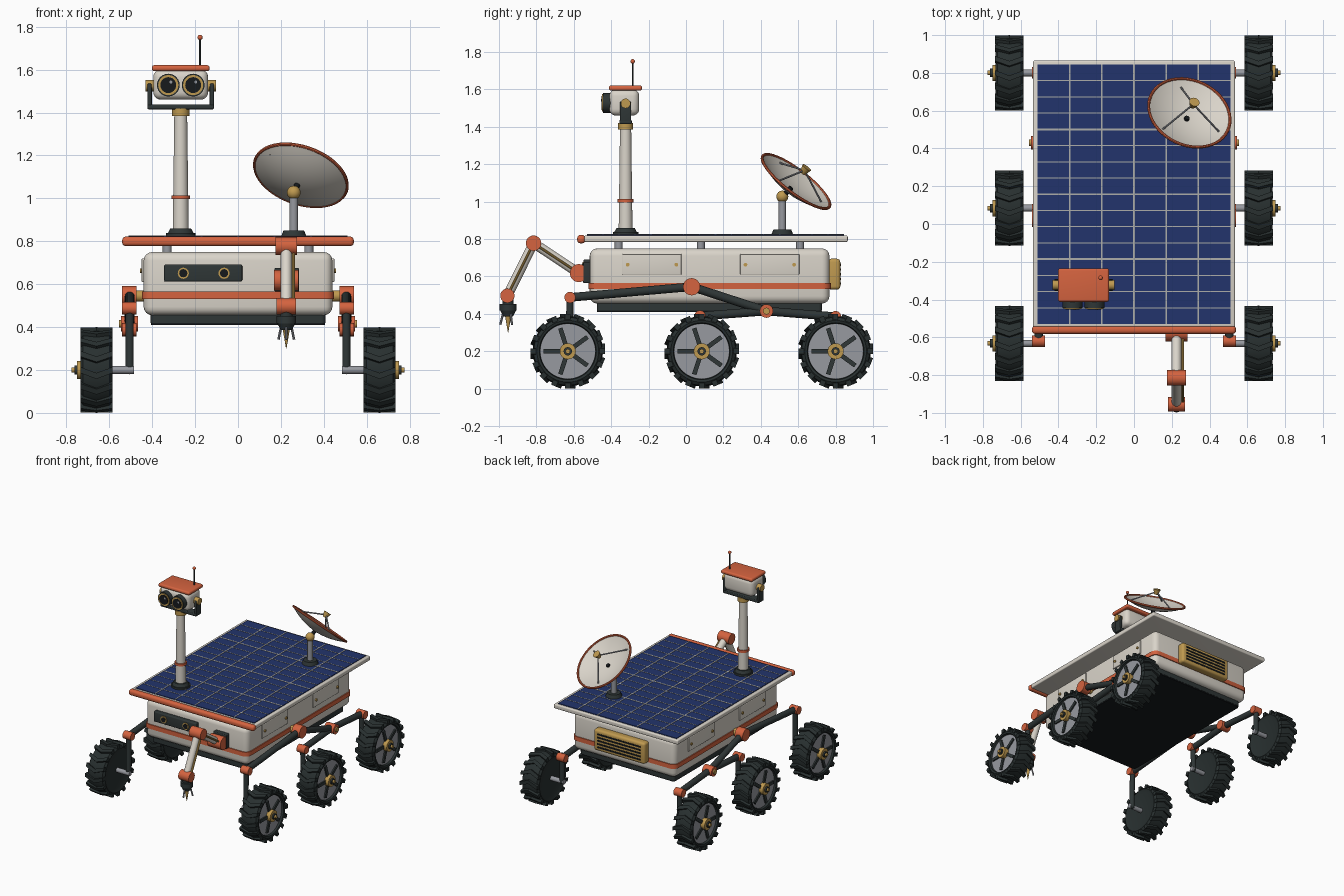
import bpy, bmesh
from math import cos, sin, pi, radians
from mathutils import Vector, Matrix

cube = bpy.data.objects.get("Cube")
if cube:
    bpy.data.objects.remove(cube, do_unlink=True)


def material(name, *rgb):
    m = bpy.data.materials.new(name)
    m.use_nodes = True
    m.diffuse_color = (*rgb, 1)
    m.node_tree.nodes["Principled BSDF"].inputs["Base Color"].default_value = (*rgb, 1)
    return m


WHITE = material("warm white", .70, .66, .59)
ORANGE = material("orange", .66, .125, .05)
DARK = material("charcoal", .028, .037, .037)
RUBBER = material("rubber", .021, .029, .029)
BLACK = material("black", .008, .01, .012)
GREY = material("metal grey", .31, .32, .35)
GOLD = material("gold", .52, .32, .08)
BLUE = material("solar blue", .016, .034, .15)
LINE = material("cell line grey", .42, .42, .40)


def finish(name, bm, mat):
    """Turn a bmesh into an object, smooth except at sharp edges."""
    bmesh.ops.remove_doubles(bm, verts=bm.verts, dist=1e-5)
    bmesh.ops.recalc_face_normals(bm, faces=bm.faces)
    for f in bm.faces:
        f.smooth = True
    for e in bm.edges:
        e.smooth = len(e.link_faces) == 2 and e.calc_face_angle() < radians(35)
    mesh = bpy.data.meshes.new(name)
    bm.to_mesh(mesh)
    bm.free()
    mesh.materials.append(mat)
    ob = bpy.data.objects.new(name, mesh)
    bpy.context.collection.objects.link(ob)
    return ob


def box(name, xs, ys, zs, mat, bevel=0, upright_only=False):
    bm = bmesh.new()
    bmesh.ops.create_cube(bm, size=1)
    spans = [sorted(s) for s in (xs, ys, zs)]
    for v in bm.verts:
        v.co = [(a + b) / 2 + c * (b - a) for (a, b), c in zip(spans, v.co)]
    if bevel:
        edges = [e for e in bm.edges if not upright_only
                 or abs(e.verts[0].co.z - e.verts[1].co.z) > 1e-4]
        bmesh.ops.bevel(bm, geom=edges, offset=bevel, segments=4, profile=.5, affect='EDGES')
    return finish(name, bm, mat)


def lathe(name, profile, origin, axis, mat, sides=32):
    """Spin (radius, height) points about an axis through the origin."""
    turn = Vector(axis).to_track_quat('Z', 'Y')
    bm = bmesh.new()
    rings = []
    for r, h in profile:
        ring = [turn @ Vector((r * cos(2 * pi * i / sides), r * sin(2 * pi * i / sides), h))
                + Vector(origin) for i in range(sides)]
        rings.append([bm.verts.new(p) for p in ring])
    for a, b in zip(rings, rings[1:]):
        for i in range(sides):
            j = (i + 1) % sides
            bm.faces.new((a[i], a[j], b[j], b[i]))
    return finish(name, bm, mat)


def rod(name, start, end, r, mat, r_end=None, sides=24):
    axis = Vector(end) - Vector(start)
    tip = r if r_end is None else r_end
    h = axis.length
    return lathe(name, [(0, 0), (r, 0), (tip, h), (0, h)], start, axis, mat, sides)


def ball(name, centre, r, mat):
    arc = [(r * sin(pi * i / 12), -r * cos(pi * i / 12)) for i in range(13)]
    return lathe(name, arc, centre, (0, 0, 1), mat, 24)


# Body
box("body", (-.44, .44), (-.515, .767), (.455, .75), WHITE, .04)
box("body_band", (-.447, .447), (-.522, .774), (.532, .566), ORANGE, .045, True)
box("belly_pan", (-.405, .405), (-.475, .725), (.41, .47), BLACK, .02, True)
box("belly_skirt", (-.407, .407), (-.477, .727), (.418, .46), DARK, .02, True)
for s in (1, -1):
    for y in (-.36, .08, .61):
        rod("deck_strut", (s * .33, y, .74), (s * .33, y, .79), .021, GREY)
    for y in (-.34, .29):
        box("side_hatch", (s * .43, s * .449), (y, y + .316), (.61, .72), WHITE, .004)
        for dy in (.028, .288):
            rod("hatch_bolt", (s * .445, y + dy, .663), (s * .457, y + dy, .663), .01, GOLD)

# Rear radiator with dark slots
box("radiator", (-.22, .22), (.76, .825), (.53, .695), GOLD, .018)
for i in range(5):
    z = .562 + i * .025
    box("radiator_slot", (-.185, .185), (.82, .828), (z - .006, z + .006), BLACK)

# Front sensor panel
box("sensor_panel", (-.345, .02), (-.548, -.51), (.612, .692), DARK, .008)
for x in (-.255, -.065):
    rod("sensor_ring", (x, -.54, .651), (x, -.553, .651), .026, GOLD)
    rod("sensor_eye", (x, -.55, .651), (x, -.556, .651), .019, BLACK)

# Solar deck
box("deck_frame", (-.535, .535), (-.545, .865), (.785, .819), WHITE, .008)
box("solar_panel", (-.51, .51), (-.53, .845), (.81, .824), BLUE)
box("front_bumper", (-.54, .54), (-.582, -.538), (.777, .822), ORANGE, .018)
for i in range(1, 6):
    x = -.51 + i * .17
    box("column_line", (x - .004, x + .004), (-.53, .845), (.82, .8262), LINE)
for i in range(1, 16):
    y = -.53 + i * 1.375 / 16
    w = .0025 if i % 4 else .005
    box("row_line", (-.51, .51), (y - w, y + w), (.82, .826), LINE)

# Mast
mx, my = -.267, -.323


def on_mast(name, z0, z1, r, mat, r_end=None):
    rod(name, (mx, my, z0), (mx, my, z1), r, mat, r_end, 32)


on_mast("mast_foot", .82, .838, .068, DARK)
on_mast("mast_base", .838, .86, .06, DARK, .048)
on_mast("mast", .85, 1.39, .037, WHITE, .03)
on_mast("mast_ring", .996, 1.014, .043, ORANGE)
on_mast("mast_collar", 1.385, 1.42, .04, GOLD)

# Camera head
box("fork_bar", (mx - .155, mx + .155), (my - .033, my + .033), (1.415, 1.437), DARK, .006)
for s in (1, -1):
    box("fork_arm", (mx + s * .135, mx + s * .155), (my - .03, my + .03), (1.42, 1.535), DARK, .006)
    rod("fork_pivot", (mx + s * .12, my, 1.525), (mx + s * .165, my, 1.525), .026, GOLD)
    ex = mx + s * .058
    for part, y0, y1, r, mat in (("barrel", -.39, -.445, .053, DARK), ("ring", -.44, -.45, .047, GOLD),
                                 ("glass", -.44, -.453, .037, BLACK)):
        rod("camera_" + part, (ex, y0, 1.528), (ex, y1, 1.528), r, mat)
    rod("camera_glint", (ex + .012, -.45, 1.542), (ex + .012, -.454, 1.542), .007, GREY)
box("camera_head", (mx - .128, mx + .128), (-.41, -.25), (1.46, 1.6), WHITE, .035)
box("head_visor", (mx - .135, mx + .135), (-.412, -.235), (1.593, 1.621), ORANGE, .012)
rod("antenna", (-.177, -.285, 1.61), (-.177, -.285, 1.75), .005, DARK, sides=10)
ball("antenna_tip", (-.177, -.285, 1.75), .012, ORANGE)

# Dish antenna
rod("dish_foot", (.26, .515, .82), (.26, .515, .85), .06, DARK, .048)
rod("dish_pole", (.26, .515, .84), (.26, .515, 1.02), .02, GREY)
knuckle = Vector((.26, .515, 1.027))
ball("dish_knuckle", knuckle, .032, GOLD)
aim = Vector((.27, .588, .762)).normalized()
hub = Vector((.294, .59, 1.11))
R, depth = .224, .058
bowl = [(R * i / 10, depth * (i * i / 100 - 1)) for i in range(11)]
back = [(r, h - .007) for r, h in reversed(bowl)]
lathe("dish_bowl", bowl + back, hub, aim, WHITE, 48)
rim = [(R + .008 * cos(pi * i / 4), .008 * sin(pi * i / 4) - .003) for i in range(9)]
lathe("dish_rim", rim, hub, aim, ORANGE, 48)
rod("dish_stem", knuckle, hub - aim * (depth - .012), .014, BLACK)
rod("dish_feed", hub + aim * .055, hub + aim * .095, .014, GOLD, .028)
for x, y in ((-.04, .143), (.16, -.09), (-.14, -.08)):
    foot = Vector((x, y, -(aim.x * x + aim.y * y) / aim.z)) - aim * .018
    rod("feed_strut", hub + foot, hub + aim * .075, .005, GREY, sides=10)

# Robot arm
ax = .225
shoulder, elbow, wrist = (Vector((ax, y, z)) for y, z in ((-.573, .618), (-.815, .778), (-.955, .497)))
box("arm_mount", (.17, .285), (-.55, -.51), (.565, .675), DARK, .006)
for name, p, r, half in (("shoulder", shoulder, .048, .057), ("elbow", elbow, .041, .05),
                         ("wrist", wrist, .038, .045)):
    side = Vector((half, 0, 0))
    rod(name + "_joint", p - side, p + side, r, ORANGE, sides=32)
for name, a, b in (("upper", shoulder, elbow), ("lower", elbow, wrist)):
    rod(name + "_arm", a, b, .026, WHITE)
    side = Vector((.034, 0, 0))
    rod(name + "_arm_cable", a + side, b + side, .007, GOLD, sides=10)
tool = wrist + Vector((0, .004, 0))


def below(d, x=0, y=0):
    return tool + Vector((x, y, -d))


rod("tool_neck", below(.02), below(.055), .03, DARK)
rod("tool_body", below(.045), below(.08), .045, DARK)
rod("tool_taper", below(.08), below(.11), .042, DARK, .026)
rod("tool_drill", below(.1), below(.197), .018, GOLD, .001)
for i in range(3):
    c, s = cos(pi / 6 + i * 2 * pi / 3), sin(pi / 6 + i * 2 * pi / 3)
    rod("tool_finger", below(.09, .026 * c, .026 * s), below(.155, .042 * c, .042 * s), .006, GREY, sides=8)


# Wheels
def wheel(s, y):
    def at(x, dy=0, dz=0):
        return Vector((s * x, y + dy, .2 + dz))

    tire = [(0, -.062), (.14, -.065), (.165, -.074), (.182, -.062), (.188, 0),
            (.182, .062), (.165, .074), (.152, .07), (.148, .05), (0, .05)]
    lathe("tire", tire, at(.66), (s, 0, 0), RUBBER, 48)
    # Chevron treads
    bm = bmesh.new()
    for k in range(16):
        spin = Matrix.Rotation(k * pi / 8, 3, 'X')
        rows = []
        for x, lean in ((-.075, 0), (0, -.028), (.075, 0)):
            rows.append([bm.verts.new(at(.66) + spin @ Vector((x, lean + w, r)))
                         for w, r in ((-.014, .17), (.014, .17), (.014, .199), (-.014, .199))])
        for a, b in zip(rows, rows[1:]):
            for i in range(4):
                j = (i + 1) % 4
                bm.faces.new((a[i], a[j], b[j], b[i]))
        bm.faces.new(rows[0])
        bm.faces.new(rows[2])
    finish("tire_treads", bm, RUBBER)
    rod("wheel_disc", at(.70), at(.716), .147, GREY, sides=48)
    # Spokes
    for k in range(5):
        a = pi + k * 2 * pi / 5
        spoke = box("wheel_spoke", (-.008, .008), (.04, .13), (-.012, .012), DARK)
        spoke.matrix_world = Matrix.Translation(at(.718)) @ Matrix.Rotation(a, 4, 'X')
    rod("wheel_hub", at(.71), at(.75), .043, GOLD)
    rod("hub_cap", at(.74), at(.762), .022, DARK)
    rod("hub_pin", at(.75), at(.775), .012, GOLD)
    rod("axle", at(.485), at(.61), .018, GREY)


# Rocker and bogie suspension
def suspension(s):
    def p(y, z, x=.505):
        return Vector((s * x, y, z))

    def joint(name, y, z, r, x0=.472, x1=.54, mat=ORANGE):
        rod(name, p(y, z, x0), p(y, z, x1), r, mat)

    front, pivot, bogie = (-.62, .488), (.03, .545), (.43, .415)
    middle, rear = (.075, .388), (.80, .385)
    for name, a, b in (("front_rocker", front, pivot), ("rear_rocker", pivot, bogie),
                       ("front_bogie", middle, bogie), ("rear_bogie", bogie, rear)):
        rod(name, p(*a), p(*b), .023, DARK)
    for end, y in ((front, -.625), (middle, .084), (rear, .80)):
        joint("leg_joint", *end, .03)
        rod("wheel_leg", p(*end), p(y, .2), .019, DARK)
        ball("leg_foot", p(y, .2), .02, DARK)
    joint("rocker_pivot", *pivot, .046)
    joint("rocker_bushing", *pivot, .026, .41, .48, GOLD)
    joint("bogie_pivot", *bogie, .036, .465, .545)
    joint("bogie_cap", *bogie, .018, .54, .555, GOLD)


for s in (1, -1):
    suspension(s)
    for y in (-.632, .084, .80):
        wheel(s, y)
